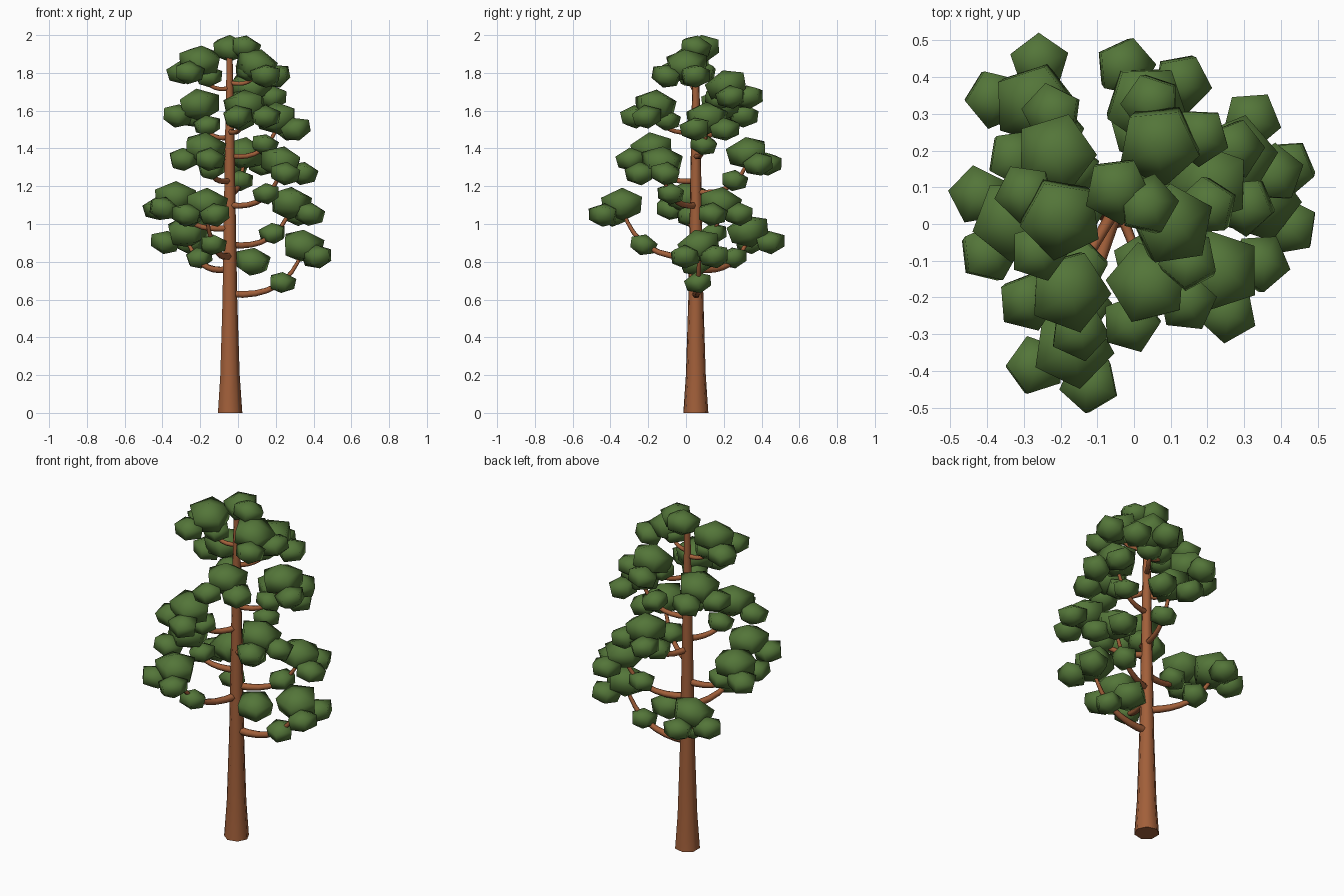
import bpy, bmesh, math, random
from mathutils import Vector, Matrix, Euler

if "Cube" in bpy.data.objects:
    bpy.data.objects.remove(bpy.data.objects["Cube"])

random.seed(4)
AXIS = Vector((-0.045, 0.052, 0))   # trunk axis


def material(name, rgb):
    m = bpy.data.materials.new(name)
    m.diffuse_color = (*rgb, 1)
    m.use_nodes = True
    m.node_tree.nodes["Principled BSDF"].inputs["Base Color"].default_value = m.diffuse_color
    return m


BARK = material("bark brown", (0.36, 0.115, 0.042))
LEAF = material("pine green", (0.088, 0.18, 0.041))


def loft(name, rings, mat, smooth):
    """Skin a list of vertex rings; one-point rings make a pole."""
    bm = bmesh.new()
    rows = [[bm.verts.new(p) for p in ring] for ring in rings]
    for a, b in zip(rows, rows[1:]):
        n = max(len(a), len(b))
        for i in range(n):
            j = (i + 1) % n
            if len(a) == 1:
                bm.faces.new((a[0], b[j], b[i]))
            elif len(b) == 1:
                bm.faces.new((a[i], a[j], b[0]))
            else:
                bm.faces.new((a[i], a[j], b[j], b[i]))
    for row in (rows[0], rows[-1]):
        if len(row) > 1:
            bm.faces.new(row)
    bmesh.ops.recalc_face_normals(bm, faces=bm.faces)
    me = bpy.data.meshes.new(name)
    bm.to_mesh(me)
    bm.free()
    me.materials.append(mat)
    ob = bpy.data.objects.new(name, me)
    bpy.context.collection.objects.link(ob)
    bpy.ops.object.select_all(action='DESELECT')
    ob.select_set(True)
    bpy.context.view_layer.objects.active = ob
    bpy.ops.object.shade_smooth_by_angle(angle=math.radians(smooth))


def circle(r, z, n):
    return [Vector((r * math.cos(math.tau * i / n),
                    r * math.sin(math.tau * i / n), z)) for i in range(n)]


def clump(name, pos, r):
    """Flattened five-sided ball of needles, slightly tilted."""
    h = 0.76 * r
    rings = [[Vector((0, 0, -h))], circle(r * 0.9, -h * 0.5, 5),
             circle(r, h * 0.45, 5), [Vector((0, 0, h))]]
    rot = Euler((random.uniform(-.25, .25), random.uniform(-.25, .25), random.uniform(0, 6.28)))
    mat = Matrix.Translation(pos) @ rot.to_matrix().to_4x4()
    loft(name, [[mat @ p for p in ring] for ring in rings], LEAF, 120)


def branch(name, start, bend, end, r0, r1, side, steps=8):
    """Tapered six-sided tube along a quadratic curve in a vertical plane."""
    rings = []
    for k in range(steps + 1):
        t = k / steps
        q = start * (1 - t) ** 2 + bend * 2 * t * (1 - t) + end * t * t
        tan = ((bend - start) * (1 - t) + (end - bend) * t).normalized()
        up = tan.cross(side)
        rings.append([q + side * c.x + up * c.y
                      for c in circle(r0 + (r1 - r0) * t, 0, 6)])
    loft(name, rings, BARK, 65)


# Trunk: flared base, long taper
profile = [(0, .068), (.2, .054), (.6, .041), (1, .034), (1.5, .025), (1.9, .016)]
loft("trunk", [[p + AXIS for p in circle(r, z, 7)] for z, r in profile], BARK, 55)

# Each limb: height on the trunk, then the centre of its main clump
limbs = [
    (.63, .34, .07, .885), (.76, -.27, .33, .96), (.83, -.17, -.335, 1.105),
    (.89, .275, .18, 1.11), (.98, -.33, .01, 1.14), (1.1, .23, -.13, 1.325),
    (1.17, .03, .33, 1.375), (1.23, -.18, -.18, 1.4), (1.36, .21, .11, 1.56),
    (1.46, -.21, .19, 1.63), (1.49, .04, -.165, 1.625), (1.6, .07, .22, 1.73),
    (1.72, -.2, .02, 1.86), (1.75, .1, 0, 1.84),
]
UP = Vector((0, 0, 1))
for i, (z0, x, y, z) in enumerate(limbs, 1):
    start = AXIS + UP * z0
    main = Vector((x, y, z))
    reach = Vector((x, y, 0)) - AXIS
    out = reach.normalized()
    side = UP.cross(out)
    # limb runs out level, then sweeps up into the foliage
    branch(f"branch_{i}", start, start + reach * .78 - UP * .03, main - UP * .03,
           .027 - .008 * z0, .009, side)
    # inner clump on the bend, main clump on the tip, two flanking beyond it
    clump(f"inner_foliage_{i}", start + reach * .72 + UP * .06, .075)
    clump(f"main_foliage_{i}", main, .115)
    for name, s in (("left", 1), ("right", -1)):
        clump(f"{name}_foliage_{i}", main + out * .08 + side * s * .08 - UP * .058, .083)

# Loose low clump beside the trunk, and the two-part crown
clump("low_foliage", Vector((.075, .05, .8)), .1)
clump("crown_foliage_left", Vector((-.045, .095, 1.93)), .095)
clump("crown_foliage_right", Vector((.035, .05, 1.935)), .085)
